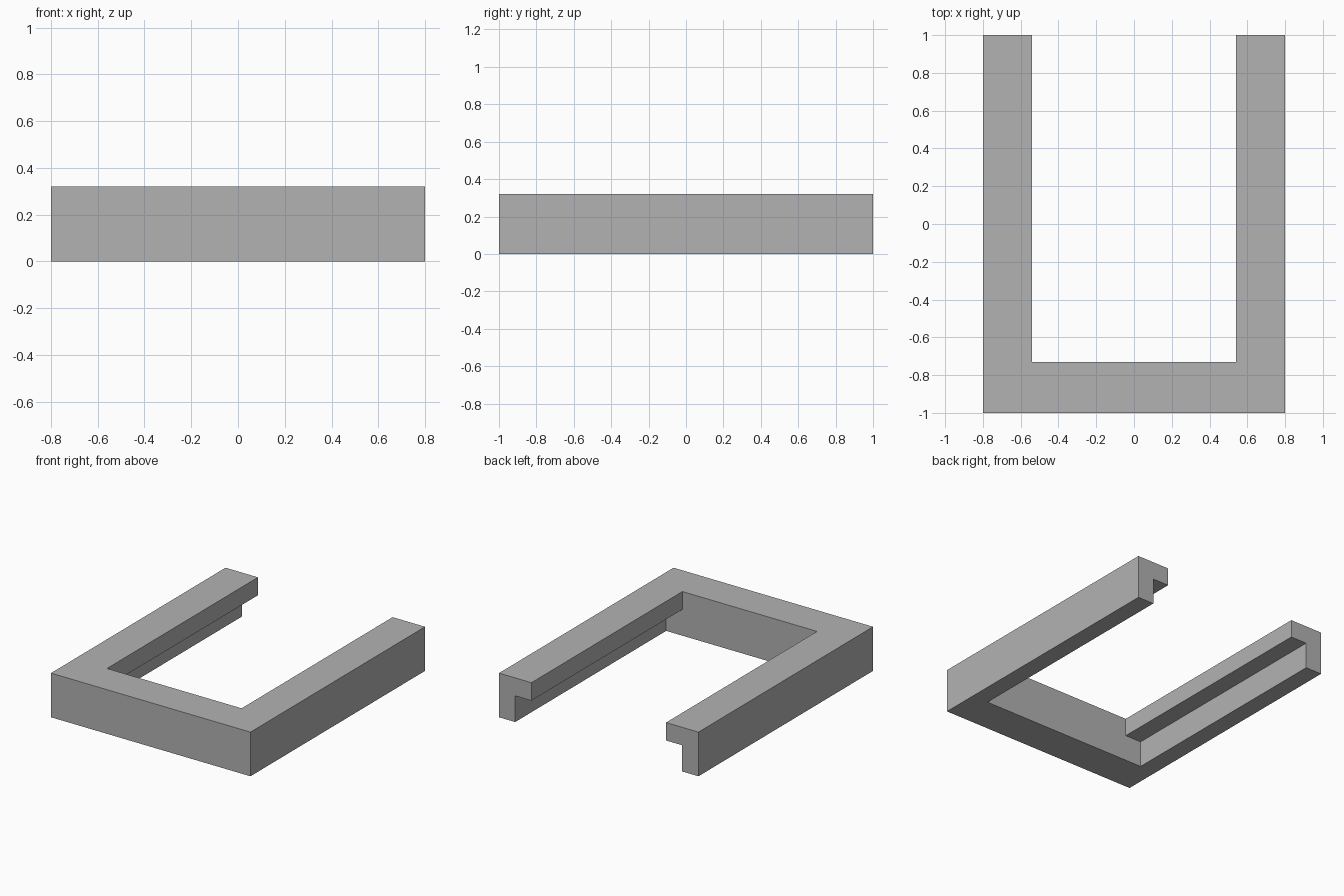
import bpy
import bmesh

cube = bpy.data.objects.get("Cube")
if cube:
    bpy.data.objects.remove(cube, do_unlink=True)

WIDTH, DEPTH, HEIGHT = 0.8, 1.0, 0.32   # half width, half depth, full height
LIP_X, WALL_X = 0.54, 0.67              # inner edges of the lip and of the wall
LIP_Z, BAR_Y = 0.19, -0.73              # lip underside, inner face of front bar

grey = bpy.data.materials.new("mid grey")
grey.use_nodes = True
colour = (0.448, 0.448, 0.448, 1)
grey.diffuse_color = colour
grey.node_tree.nodes["Principled BSDF"].inputs["Base Color"].default_value = colour


def extrude_profile(bm, points, offset):
    """Fill a closed profile and extrude it into a solid."""
    face = bm.faces.new([bm.verts.new(p) for p in points])
    moved = bmesh.ops.extrude_face_region(bm, geom=[face], use_keep_orig=True)
    verts = [g for g in moved["geom"] if isinstance(g, bmesh.types.BMVert)]
    bmesh.ops.translate(bm, verts=verts, vec=offset)
    bmesh.ops.recalc_face_normals(bm, faces=bm.faces)


def add_part(name, points, offset):
    bm = bmesh.new()
    extrude_profile(bm, points, offset)
    mesh = bpy.data.meshes.new(name)
    bm.to_mesh(mesh)
    bm.free()
    mesh.materials.append(grey)
    part = bpy.data.objects.new(name, mesh)
    bpy.context.collection.objects.link(part)
    return part


# Side rails: a wall with an overhanging inner lip, open at the back
rail = [(WIDTH, 0), (WIDTH, HEIGHT), (LIP_X, HEIGHT),
        (LIP_X, LIP_Z), (WALL_X, LIP_Z), (WALL_X, 0)]
for name, side in (("left_rail", 1), ("right_rail", -1)):
    add_part(name, [(side * x, BAR_Y, z) for x, z in rail], (0, DEPTH - BAR_Y, 0))

# Solid front bar joining the rails
bar = [(-WIDTH, 0), (WIDTH, 0), (WIDTH, HEIGHT), (-WIDTH, HEIGHT)]
add_part("front_bar", [(x, -DEPTH, z) for x, z in bar], (0, BAR_Y + DEPTH, 0))
